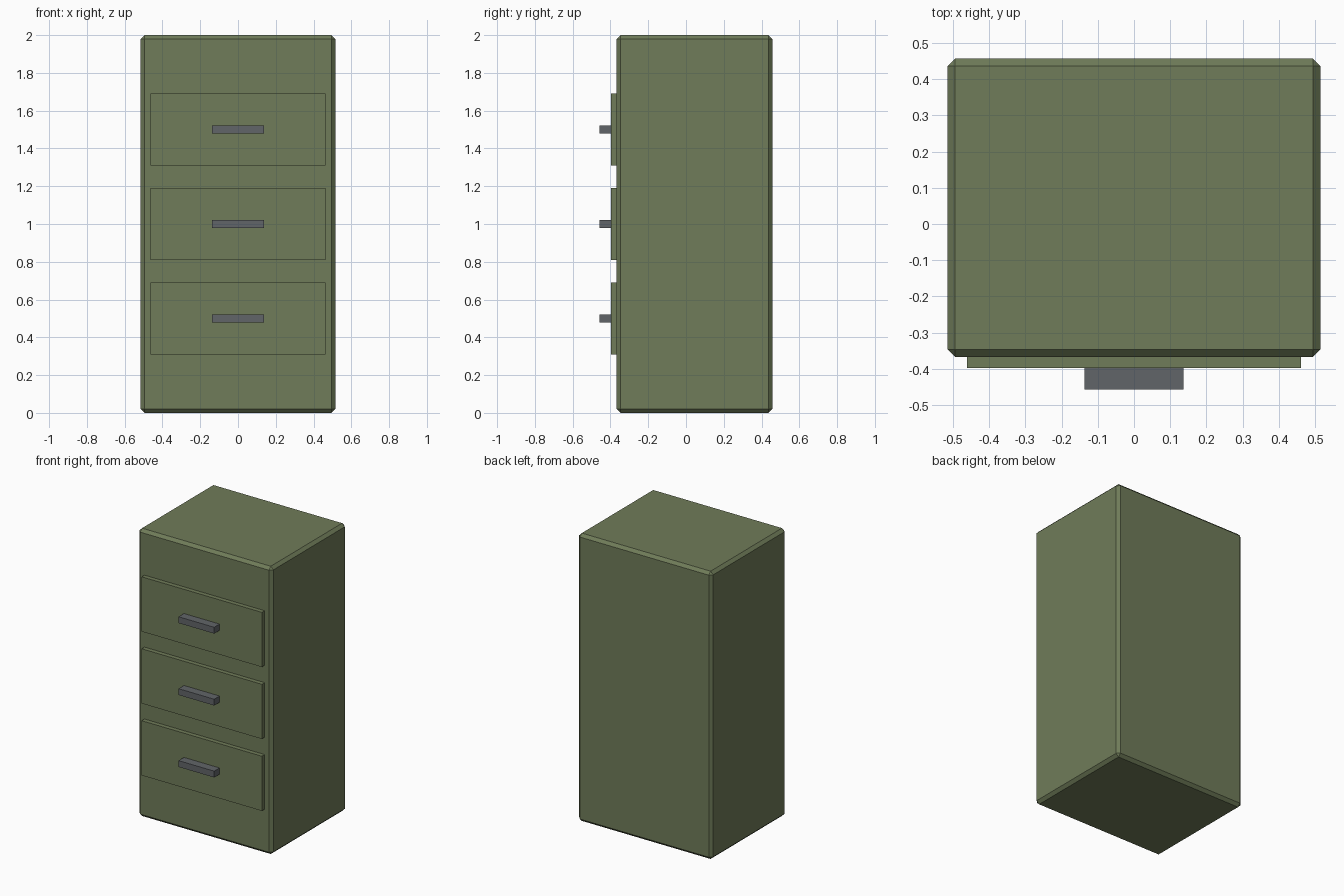
import bpy

if "Cube" in bpy.data.objects:
    bpy.data.objects.remove(bpy.data.objects["Cube"])


def material(name, color):
    m = bpy.data.materials.new(name)
    m.diffuse_color = (*color, 1)
    m.use_nodes = True
    m.node_tree.nodes["Principled BSDF"].inputs["Base Color"].default_value = m.diffuse_color
    return m


def box(name, x, y, z, mat, bevel=0):
    """Box from (min, max) ranges on each axis, with optional chamfered edges."""
    bpy.ops.mesh.primitive_cube_add(size=1, location=[sum(r) / 2 for r in (x, y, z)])
    ob = bpy.context.object
    ob.name = name
    ob.scale = [r[1] - r[0] for r in (x, y, z)]
    bpy.ops.object.transform_apply(location=False, rotation=False, scale=True)
    ob.data.materials.append(mat)
    if bevel:
        mod = ob.modifiers.new("chamfer", 'BEVEL')
        mod.width = bevel
        mod.segments = 1
    return ob


green = material("olive_paint", (0.16, 0.20, 0.10))
metal = material("dark_metal", (0.12, 0.13, 0.14))

# Cabinet body with chamfered edges
box("cabinet_body", (-0.515, 0.515), (-0.367, 0.457), (0, 2), green, 0.02)

# Three drawer fronts, each with a bar handle
for i, z in enumerate((0.5, 1.0, 1.5), 1):
    box(f"drawer_front_{i}", (-0.462, 0.462), (-0.398, -0.355), (z - 0.19, z + 0.19), green)
    box(f"drawer_handle_{i}", (-0.137, 0.137), (-0.457, -0.39), (z - 0.022, z + 0.022), metal)
